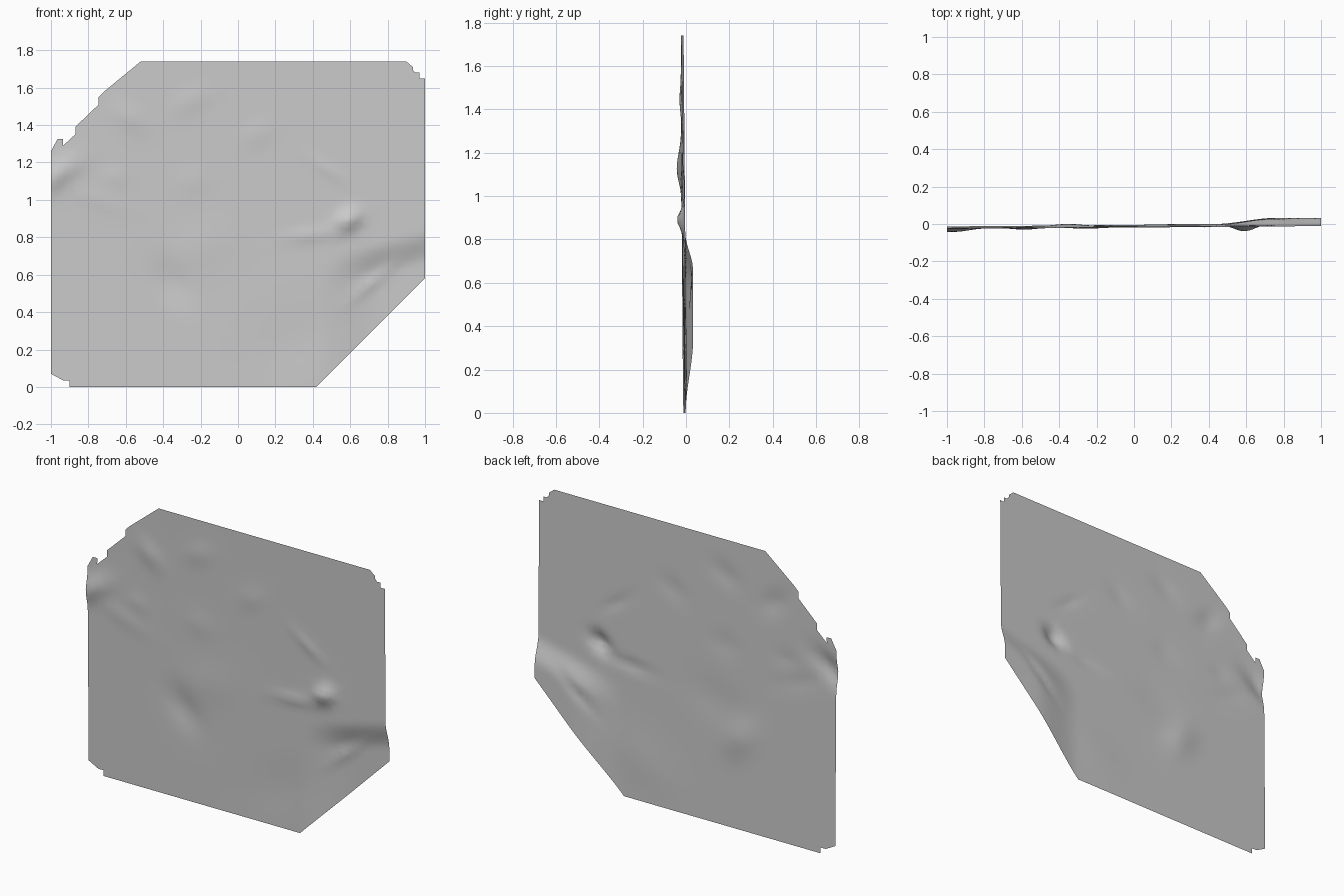
import bpy, bmesh, math

cube = bpy.data.objects.get("Cube")
if cube:
    bpy.data.objects.remove(cube, do_unlink=True)

# Outline of the terrain sheet (x, z), with stepped and chamfered corners
OUTLINE = [
    (-0.9, 0), (0.42, 0), (1, 0.58), (1, 1.65), (0.97, 1.65), (0.97, 1.68),
    (0.935, 1.68), (0.935, 1.71), (0.9, 1.71), (0.9, 1.74), (-0.52, 1.74),
    (-0.55, 1.71), (-0.55, 1.68), (-0.65, 1.58), (-0.65, 1.55), (-0.68, 1.55),
    (-0.68, 1.58), (-0.715, 1.58), (-0.745, 1.55), (-0.745, 1.51),
    (-0.87, 1.39), (-0.87, 1.35), (-0.935, 1.29), (-0.935, 1.325),
    (-0.965, 1.325), (-0.965, 1.29), (-1, 1.26), (-1, 0.07), (-0.935, 0.07),
    (-0.935, 0.035), (-0.9, 0.035)]

# Hills and hollows: x, z, half length, half width, tilt in degrees, depth
BUMPS = [
    (0.59, 0.89, 0.07, 0.05, 30, -0.034), (0.38, 0.81, 0.14, 0.03, 5, -0.009),
    (0.48, 1.16, 0.12, 0.03, -35, -0.006), (-0.97, 1.13, 0.14, 0.06, 35, -0.021),
    (-0.75, 1.0, 0.16, 0.05, -20, -0.004), (-0.36, 0.56, 0.14, 0.09, -50, 0.013),
    (-0.58, 1.44, 0.1, 0.06, -40, -0.009), (-0.25, 1.53, 0.1, 0.06, 25, -0.006),
    (0.1, 1.35, 0.09, 0.06, 30, -0.005), (-0.66, 1.12, 0.07, 0.05, 0, -0.004),
    (-0.25, 1.1, 0.09, 0.07, 0, -0.004), (-0.2, 0.75, 0.2, 0.12, 20, -0.005),
    (0.72, 0.56, 0.14, 0.03, 40, -0.009), (0.3, 0.25, 0.25, 0.15, 30, 0.005)]


def smooth(t):
    t = min(max(t, 0), 1)
    return t * t * (3 - 2 * t)


def relief(x, z):
    # Gently tilted plain, a valley at the lower right, then the bumps
    y = -0.005 + 0.008 * x - 0.008 * z
    y += 0.035 * smooth((0.78 + 0.25 * (x - 0.8) - z) / 0.17) * smooth((x - 0.42) / 0.35)
    for cx, cz, a, b, tilt, depth in BUMPS:
        c, s = math.cos(math.radians(tilt)), math.sin(math.radians(tilt))
        u = ((x - cx) * c + (z - cz) * s) / a
        v = ((z - cz) * c - (x - cx) * s) / b
        y += depth * math.exp(-u * u - v * v)
    return y


# Fill the outline and slice it into a regular grid
bm = bmesh.new()
bm.faces.new([bm.verts.new((x, 0, z)) for x, z in OUTLINE])
bmesh.ops.triangulate(bm, faces=bm.faces[:])
STEP = 1 / 32


def slice_sheet(point, normal):
    bmesh.ops.bisect_plane(bm, geom=bm.verts[:] + bm.edges[:] + bm.faces[:],
                           dist=0.0001, plane_co=point, plane_no=normal)


for i in range(1, 64):
    slice_sheet((-1 + i * STEP, 0, 0), (1, 0, 0))
for i in range(1, 56):
    slice_sheet((0, 0, i * STEP), (0, 0, 1))
bmesh.ops.dissolve_degenerate(bm, dist=0.0005, edges=bm.edges[:])

# Push the grid into relief
for v in bm.verts:
    v.co.y = relief(v.co.x, v.co.z)
bmesh.ops.triangulate(bm, faces=bm.faces[:])
for f in bm.faces:
    f.normal_update()
    if f.normal.y > 0:
        f.normal_flip()
    f.smooth = True

mesh = bpy.data.meshes.new("terrain_sheet")
bm.to_mesh(mesh)
bm.free()
sheet = bpy.data.objects.new("terrain_sheet", mesh)
bpy.context.collection.objects.link(sheet)

# Plain grey finish
grey = bpy.data.materials.new("plain_grey")
grey.use_nodes = True
grey.diffuse_color = (0.6, 0.6, 0.6, 1)
grey.node_tree.nodes["Principled BSDF"].inputs["Base Color"].default_value = (0.6, 0.6, 0.6, 1)
mesh.materials.append(grey)
